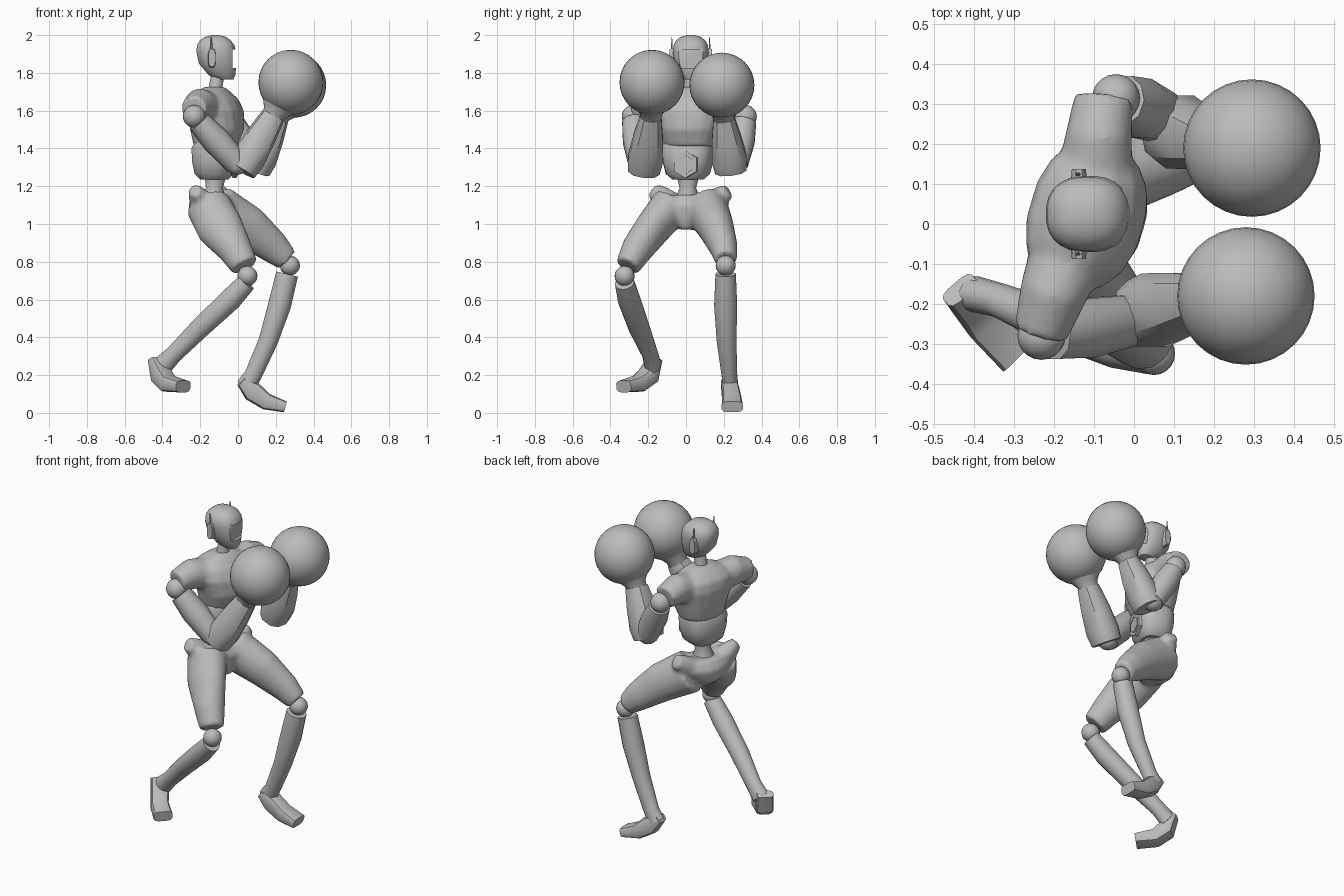
import bpy
import bmesh
import math
from mathutils import Vector

default = bpy.data.objects.get("Cube")
if default:
    bpy.data.objects.remove(default)

GREY = (0.5, 0.5, 0.5, 1)
grey = bpy.data.materials.new("plain grey")
grey.use_nodes = True
grey.diffuse_color = GREY
grey.node_tree.nodes["Principled BSDF"].inputs["Base Color"].default_value = GREY

ACROSS = Vector((0, 1, 0))
UP = Vector((0, 0, 1))
CHEST_SIDE = Vector((.28, .96, 0))
CHEST_FRONT = Vector((.96, -.28, 0))


def activate(obj):
    bpy.ops.object.select_all(action='DESELECT')
    obj.select_set(True)
    bpy.context.view_layer.objects.active = obj


def finish(obj, angle=40):
    obj.data.materials.clear()
    obj.data.materials.append(grey)
    activate(obj)
    bpy.ops.object.shade_smooth_by_angle(angle=math.radians(angle))
    return obj


def loft(name, sections, side=ACROSS, sides=16, square=1.0, flat=False):
    """Skin rounded rings (x, y, z, half width, half depth) along a path."""
    bm = bmesh.new()
    points = [Vector(s[:3]) for s in sections]
    rings = []
    for i, s in enumerate(sections):
        along = points[min(i + 1, len(points) - 1)] - points[max(i - 1, 0)]
        along = UP if flat else along.normalized()
        u = (side - along * side.dot(along)).normalized()
        v = along.cross(u)
        ring = []
        for k in range(sides):
            a = math.tau * (k + .5) / sides
            c, d = math.cos(a), math.sin(a)
            c = math.copysign(abs(c) ** square, c)
            d = math.copysign(abs(d) ** square, d)
            ring.append(bm.verts.new(points[i] + u * c * s[3] + v * d * s[4]))
        rings.append(ring)
    for low, high in zip(rings, rings[1:]):
        for k in range(sides):
            j = (k + 1) % sides
            bm.faces.new((low[k], low[j], high[j], high[k]))
    bm.faces.new(rings[0])
    bm.faces.new(rings[-1])
    bmesh.ops.recalc_face_normals(bm, faces=bm.faces)
    mesh = bpy.data.meshes.new(name)
    bm.to_mesh(mesh)
    bm.free()
    obj = bpy.data.objects.new(name, mesh)
    bpy.context.collection.objects.link(obj)
    return finish(obj)


def ball(name, centre, radius, segments=20):
    bpy.ops.mesh.primitive_uv_sphere_add(
        segments=segments, ring_count=segments // 2, radius=radius, location=centre)
    obj = bpy.context.object
    obj.name = name
    return finish(obj)


def blend(name, parts, smoothing):
    """Fuse overlapping parts into one soft body shell."""
    activate(parts[0])
    for part in parts:
        part.select_set(True)
    bpy.ops.object.join()
    body = parts[0]
    body.name = name
    remesh = body.modifiers.new("fuse", 'REMESH')
    remesh.mode = 'VOXEL'
    remesh.voxel_size = .012
    soften = body.modifiers.new("soften", 'SMOOTH')
    soften.iterations = smoothing
    for mod in ("fuse", "soften"):
        bpy.ops.object.modifier_apply(modifier=mod)
    return finish(body)


# Head with a recessed visor
head = loft("head", [
    (-.07, .025, 1.765, .035, .045), (-.085, .025, 1.79, .06, .072),
    (-.108, .025, 1.85, .085, .1), (-.115, .025, 1.91, .096, .106),
    (-.118, .025, 1.945, .092, .1), (-.12, .025, 1.97, .08, .084),
    (-.12, .025, 1.99, .055, .058), (-.12, .025, 2, .02, .02)],
    sides=24, square=.85, flat=True)
bpy.ops.mesh.primitive_cube_add(size=1, location=(0, .025, 1.875))
cutter = bpy.context.object
cutter.scale = (.06, .13, .1)
cutter.hide_render = True
activate(head)
cut = head.modifiers.new("visor", 'BOOLEAN')
cut.operation = 'DIFFERENCE'
cut.object = cutter
bpy.ops.object.modifier_apply(modifier="visor")
bpy.data.objects.remove(cutter)
finish(head, 45)

# Ear pods and antennae on both sides of the head
for label, sign in (("left", 1), ("right", -1)):
    y = .025 + sign * .1
    loft(label + "_ear_pod", [(-.138, y - sign * .03, 1.88, .053, .022),
                              (-.138, y + sign * .012, 1.88, .048, .018)],
         side=UP, sides=12, square=.65)
    loft(label + "_antenna", [(-.14, y, 1.91, .006, .008),
                              (-.142, y, 1.99, .002, .003)], sides=6, flat=True)

# Neck, chest with sleeves, belly and waist
loft("neck", [(-.12, .02, 1.66, .055, .055), (-.12, .02, 1.72, .036, .036),
              (-.105, .023, 1.8, .036, .036)])
chest = loft("chest", [
    (-.12, .02, 1.41, .135, .11), (-.11, .02, 1.5, .16, .14),
    (-.12, .02, 1.6, .19, .145), (-.13, .02, 1.66, .18, .125),
    (-.13, .02, 1.7, .13, .085), (-.125, .02, 1.725, .06, .055)],
    side=CHEST_SIDE, square=.85, flat=True)
right_sleeve = loft("right_sleeve", [
    (-.16, -.06, 1.61, .09, .1), (-.205, -.18, 1.63, .088, .084),
    (-.235, -.275, 1.61, .068, .068)], side=UP)
left_sleeve = loft("left_sleeve", [
    (-.1, .1, 1.61, .09, .1), (-.088, .22, 1.63, .088, .084),
    (-.075, .315, 1.61, .068, .075)], side=UP)
blend("chest_shell", [chest, right_sleeve, left_sleeve], 5)
loft("belly", [
    (-.125, .01, 1.235, .08, .07), (-.125, .01, 1.265, .115, .1),
    (-.125, .01, 1.33, .132, .113), (-.125, .01, 1.4, .138, .115),
    (-.125, .01, 1.43, .13, .1)], side=CHEST_SIDE, square=.75, flat=True)
for label, radius, reach in (("buckle_rim", .072, .112), ("buckle_plate", .05, .117)):
    bpy.ops.mesh.primitive_cylinder_add(
        vertices=6, radius=radius, depth=.02,
        location=Vector((-.125, .03, 1.315)) + CHEST_FRONT * reach)
    plate = bpy.context.object
    plate.name = label
    plate.rotation_euler = CHEST_FRONT.to_track_quat('Z', 'Y').to_euler()
    finish(plate, 30)
loft("waist", [(-.13, .01, 1.11, .08, .08), (-.125, .01, 1.19, .044, .046),
               (-.12, .01, 1.27, .065, .06)])

# Pelvis flowing into both thighs, with a raised wing at each hip
pelvis = loft("pelvis", [
    (-.11, .01, .97, .035, .06), (-.14, .02, 1.03, .12, .11),
    (-.14, .02, 1.1, .18, .12), (-.14, .02, 1.155, .17, .085)],
    side=Vector((.3, .95, 0)), flat=True)
right_thigh = loft("right_thigh", [
    (-.16, -.075, 1.1, .11, .12), (-.095, -.175, .98, .095, .125),
    (-.015, -.26, .865, .085, .092), (.035, -.31, .775, .066, .074)])
left_thigh = loft("left_thigh", [
    (-.11, .11, 1.08, .115, .13), (.06, .16, .98, .095, .115),
    (.19, .2, .875, .075, .088), (.26, .212, .81, .06, .064)])
right_wing = loft("right_wing", [
    (-.17, -.06, 1.09, .07, .07), (-.21, -.13, 1.145, .06, .055),
    (-.23, -.175, 1.18, .042, .035)])
left_wing = loft("left_wing", [
    (-.13, .1, 1.09, .07, .07), (-.1, .18, 1.145, .055, .055),
    (-.085, .225, 1.175, .042, .038)])
blend("pelvis_and_thighs",
      [pelvis, right_thigh, left_thigh, right_wing, left_wing], 9)

# Knees, shins and feet
ball("right_knee", (.05, -.325, .725), .053)
ball("left_knee", (.275, .21, .78), .053)
loft("right_shin", [
    (.045, -.325, .69, .052, .052), (-.04, -.302, .6, .06, .06),
    (-.2, -.248, .45, .056, .055), (-.34, -.19, .31, .043, .047),
    (-.4, -.175, .25, .045, .055)])
loft("left_shin", [
    (.26, .21, .735, .055, .06), (.22, .21, .57, .062, .062),
    (.16, .215, .38, .053, .052), (.08, .23, .2, .042, .047),
    (.04, .235, .14, .042, .052)])
loft("right_foot", [
    (-.435, -.165, .285, .048, .025), (-.405, -.2, .195, .052, .052),
    (-.37, -.25, .155, .052, .045), (-.29, -.33, .14, .055, .032)],
    side=Vector((.76, .65, 0)), sides=12, square=.55)
loft("left_foot", [
    (.015, .225, .165, .042, .025), (.075, .235, .115, .047, .055),
    (.15, .243, .06, .052, .045), (.25, .245, .032, .057, .03)],
    sides=12, square=.55)

# Arms: shoulder ball, upper arm, forearm with cuff and round glove
ARMS = {
    "right": ((-.232, -.28, 1.57), (-.005, -.24, 1.32), (.03, -.22, 1.305),
              (.185, -.185, 1.57), (.28, -.18, 1.75)),
    "left": ((-.045, .315, 1.57), (.08, .265, 1.32), (.1, .235, 1.305),
             (.205, .2, 1.56), (.295, .19, 1.735)),
}
for label, joints in ARMS.items():
    shoulder, elbow, base, wrist, hand = map(Vector, joints)
    ball(label + "_shoulder", shoulder, .06)
    loft(label + "_upper_arm", [
        (*shoulder.lerp(elbow, .12), .066, .062),
        (*shoulder.lerp(elbow, .5), .078, .076),
        (*elbow, .066, .066)], sides=10)
    ball(label + "_elbow", elbow, .06)
    loft(label + "_forearm", [
        (*base.lerp(wrist, -.08), .088, .08), (*base.lerp(wrist, .15), .096, .09),
        (*base.lerp(wrist, .6), .08, .08), (*wrist, .058, .064)],
        sides=10, square=.85)
    loft(label + "_cuff", [
        (*wrist.lerp(hand, -.15), .052, .055), (*wrist.lerp(hand, .1), .06, .065),
        (*wrist.lerp(hand, .35), .095, .1)])
    ball(label + "_glove", hand, .172, 32)
